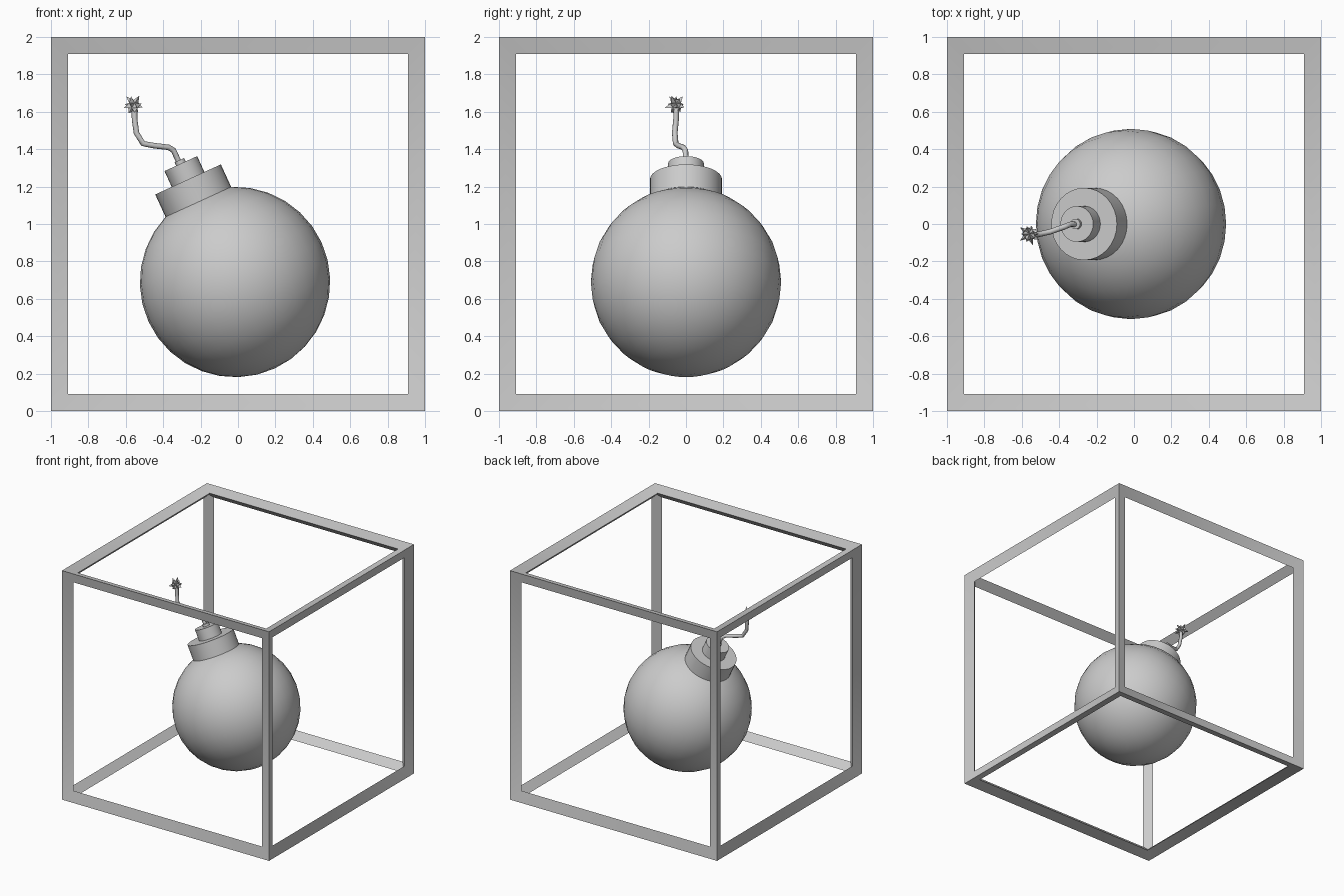
import bpy, bmesh, math, random
from mathutils import Vector, Matrix

if "Cube" in bpy.data.objects:
    bpy.data.objects.remove(bpy.data.objects["Cube"])

random.seed(4)
CENTRE = Vector((-0.016, 0, 0.69))
TILT = Matrix.Rotation(math.radians(-24.6), 4, 'Y')
BODY = Matrix.Translation(CENTRE) @ TILT


def make(name, bm, smooth=True):
    bmesh.ops.recalc_face_normals(bm, faces=bm.faces)
    mesh = bpy.data.meshes.new(name)
    bm.to_mesh(mesh)
    bm.free()
    ob = bpy.data.objects.new(name, mesh)
    bpy.context.collection.objects.link(ob)
    if smooth:
        bpy.ops.object.select_all(action='DESELECT')
        ob.select_set(True)
        bpy.context.view_layer.objects.active = ob
        bpy.ops.object.shade_smooth_by_angle(angle=math.radians(30))
    return ob


def collar(name, radius, low, high, sides=32):
    """Cylinder on the tilted axis, between two distances from the ball centre."""
    bm = bmesh.new()
    bmesh.ops.create_cone(bm, cap_ends=True, segments=sides, radius1=radius,
                          radius2=radius, depth=high - low,
                          matrix=BODY @ Matrix.Translation((0, 0, (low + high) / 2)))
    return make(name, bm)


# Cage: kite-section bars along the twelve cube edges
bm = bmesh.new()
for axis in range(3):
    for side in (-1, 1):
        def ring(depth, half):
            out = []
            for u, v in ((-1, -1), (1, -1), (1, 1), (-1, 1)):
                p = Vector((0, 0, 1))
                p[axis] += side * depth
                p[(axis + 1) % 3] += u * half
                p[(axis + 2) % 3] += v * half
                out.append(bm.verts.new(p))
            return out
        outer, rim, inner = ring(1, 1), ring(0.97, 0.91), ring(0.94, 0.94)
        for i in range(4):
            j = (i + 1) % 4
            bm.faces.new((outer[i], outer[j], rim[j], rim[i]))
            bm.faces.new((rim[i], rim[j], inner[j], inner[i]))
bmesh.ops.remove_doubles(bm, verts=bm.verts, dist=0.0005)
make("cage_frame", bm)

# Round body
bm = bmesh.new()
bmesh.ops.create_uvsphere(bm, u_segments=32, v_segments=16, radius=0.509, matrix=BODY)
make("ball_body", bm)

# Stepped neck and fuse socket
collar("neck_lower", 0.193, 0.455, 0.603)
collar("neck_upper", 0.096, 0.59, 0.696)
collar("fuse_socket", 0.028, 0.69, 0.716, 16)

# Bent fuse
path = [(-0.306, 0, 1.31), (-0.345, -0.003, 1.394), (-0.372, -0.015, 1.41),
        (-0.45, -0.042, 1.419), (-0.508, -0.055, 1.43), (-0.543, -0.06, 1.487),
        (-0.553, -0.053, 1.56), (-0.554, -0.052, 1.63)]
curve = bpy.data.curves.new("fuse", 'CURVE')
curve.dimensions = '3D'
curve.bevel_depth = 0.015
curve.bevel_resolution = 2
curve.use_fill_caps = True
spline = curve.splines.new('POLY')
spline.points.add(len(path) - 1)
for pt, co in zip(spline.points, path):
    pt.co = (*co, 1)
bpy.context.collection.objects.link(bpy.data.objects.new("fuse", curve))

# Spiky spark at the fuse tip
bm = bmesh.new()
bmesh.ops.create_icosphere(bm, subdivisions=1, radius=0.03)
tips = bmesh.ops.poke(bm, faces=bm.faces)['verts']
for v in tips:
    v.co = v.co.normalized() * random.uniform(0.04, 0.068)
bmesh.ops.translate(bm, verts=bm.verts, vec=(-0.56, -0.053, 1.633))
make("spark", bm, smooth=False)
